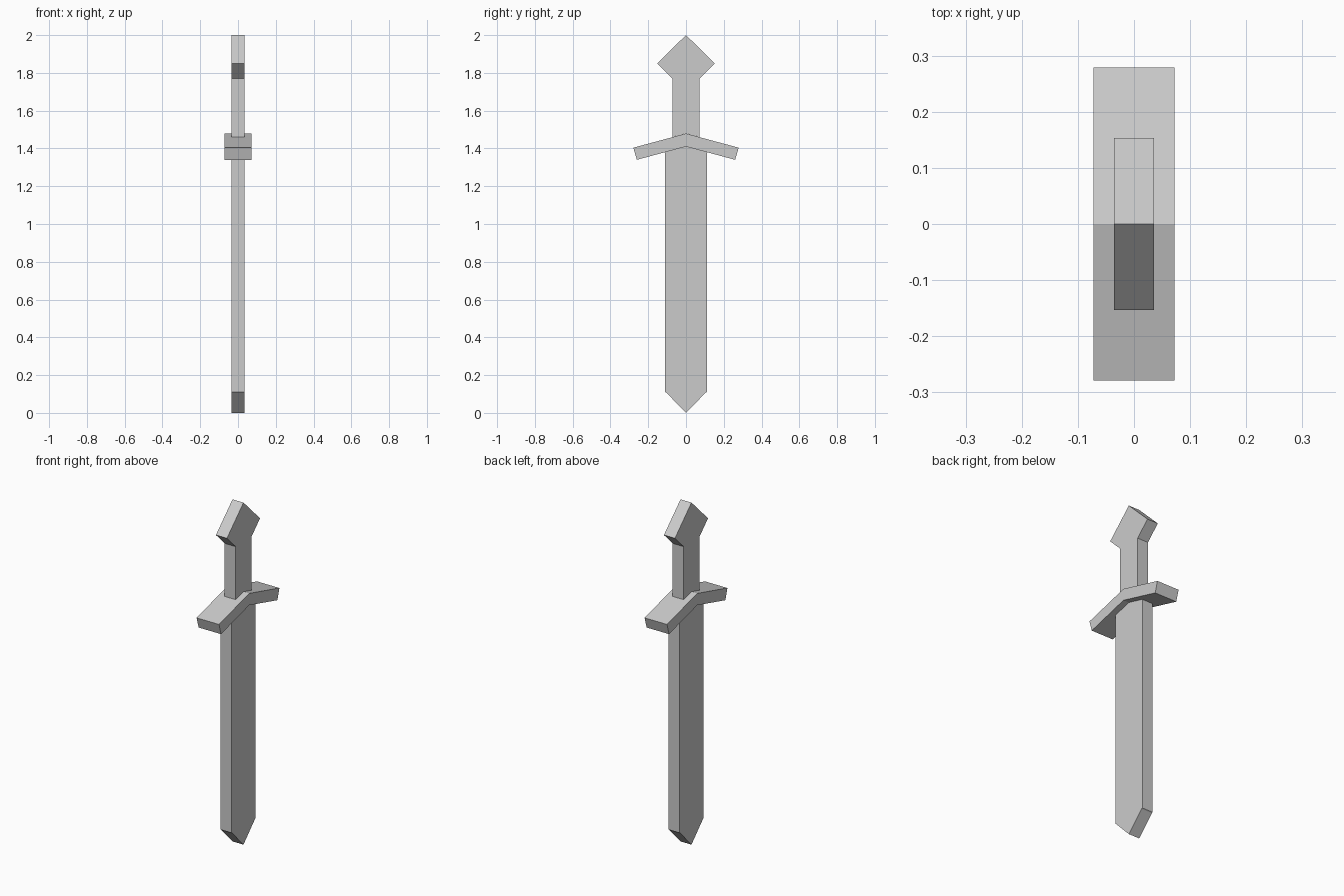
import bpy, bmesh

if "Cube" in bpy.data.objects:
    bpy.data.objects.remove(bpy.data.objects["Cube"])


def extruded_part(name, half, thickness):
    """Mirror a half outline (y >= 0, listed bottom to top) and extrude it along x."""
    mirrored = [(-y, z) for y, z in reversed(half) if y > 0]
    bm = bmesh.new()
    verts = [bm.verts.new((-thickness / 2, y, z)) for y, z in half + mirrored]
    face = bm.faces.new(verts)
    moved = bmesh.ops.extrude_face_region(bm, geom=[face])["geom"]
    bmesh.ops.translate(bm, vec=(thickness, 0, 0),
                        verts=[v for v in moved if isinstance(v, bmesh.types.BMVert)])
    bmesh.ops.recalc_face_normals(bm, faces=bm.faces)
    mesh = bpy.data.meshes.new(name)
    bm.to_mesh(mesh)
    bm.free()
    obj = bpy.data.objects.new(name, mesh)
    bpy.context.collection.objects.link(obj)
    return obj


# Blade, with a tiny ledge above the tip, its top following the guard underside
extruded_part("blade", [(0, 0), (0.104, 0.107), (0.11, 0.111), (0.11, 1.381), (0, 1.41)], 0.071)

# Swept crossguard
extruded_part("crossguard", [(0, 1.41), (0.26, 1.34), (0.279, 1.404), (0, 1.479)], 0.145)

# Grip flaring into the diamond pommel
extruded_part("grip_and_pommel",
              [(0, 1.479), (0.072, 1.46), (0.072, 1.77), (0.153, 1.85), (0, 2.0)], 0.071)
